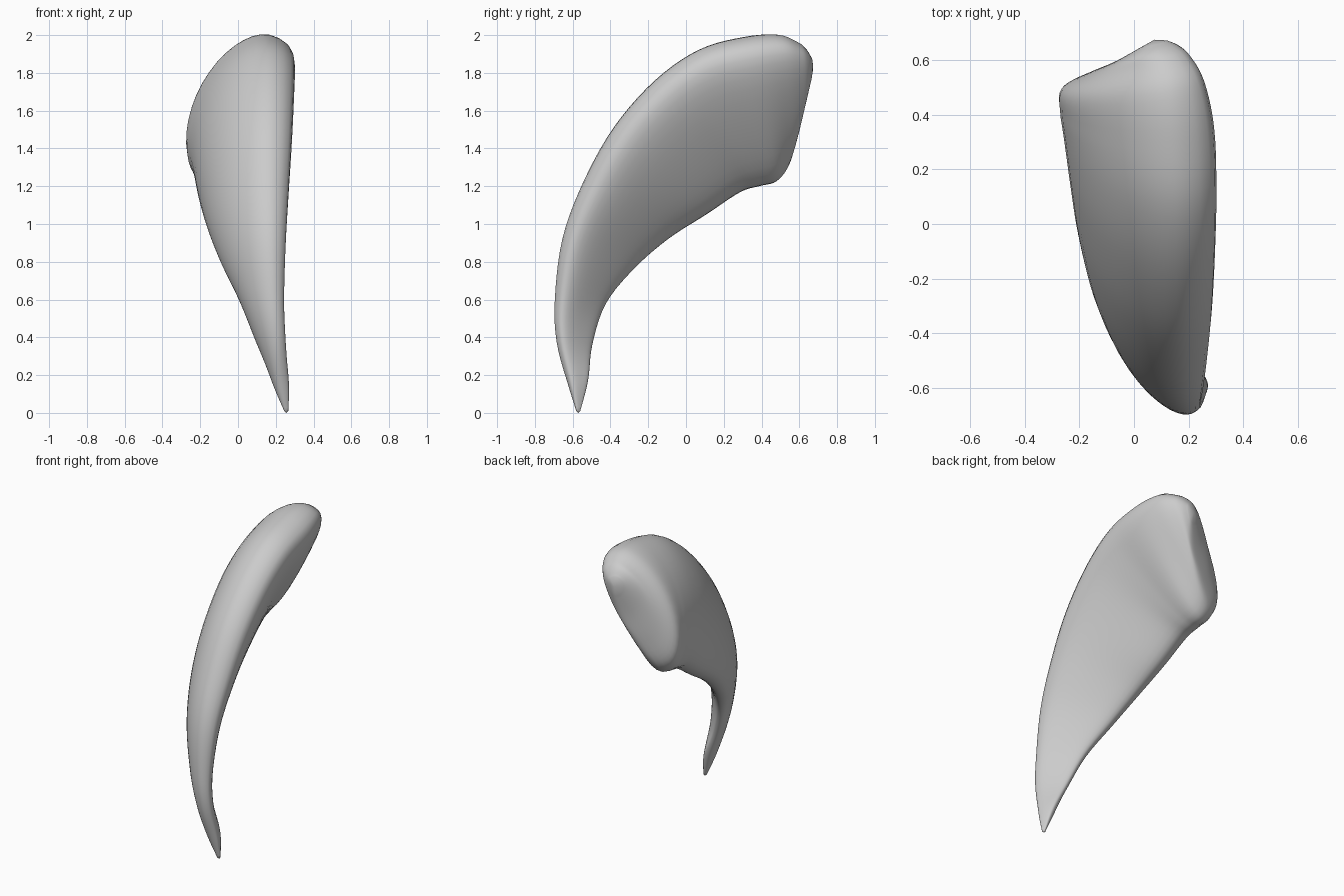
import bpy, bmesh
from math import sin, cos, pi
from mathutils import Vector

cube = bpy.data.objects.get("Cube")
if cube:
    bpy.data.objects.remove(cube, do_unlink=True)

# Stations from tip to butt: outer rim point, inner rim point, half thickness
STATIONS = [
    ((.26, -.58, .01), (.255, -.56, .01), .012),
    ((.25, -.62, .15), (.21, -.52, .17), .045),
    ((.235, -.675, .38), (.12, -.5, .36), .06),
    ((.225, -.68, .6), (.03, -.43, .58), .08),
    ((.225, -.635, .92), (-.06, -.28, .77), .115),
    ((.23, -.525, 1.21), (-.12, -.1, .93), .148),
    ((.235, -.365, 1.5), (-.15, .1, 1.06), .175),
    ((.24, -.15, 1.745), (-.17, .28, 1.18), .19),
    ((.24, .08, 1.905), (-.18, .39, 1.215), .2),
    ((.23, .32, 1.97), (-.19, .47, 1.24), .205),
    ((.2, .5, 1.985), (-.19, .53, 1.32), .185),
    ((.16, .6, 1.95), (-.1, .575, 1.46), .14),
    ((.125, .64, 1.92), (0, .615, 1.62), .105),
    ((.1, .665, 1.88), (.06, .655, 1.76), .05),
]
STEPS, SIDES = 5, 36


def spline(a, b, c, d, t):
    """Smooth curve through b and c."""
    return b + (c - a) * (t / 2) + (a * 2 - b * 5 + c * 4 - d) * (t * t / 2) \
        + (b * 3 - a - c * 3 + d) * (t ** 3 / 2)


def refine(points):
    padded = [points[0]] + points + [points[-1]]
    out = [spline(*padded[i:i + 4], k / STEPS)
           for i in range(len(points) - 1) for k in range(STEPS)]
    return out + [points[-1]]


outer = refine([Vector(s[0]) for s in STATIONS])
inner = refine([Vector(s[1]) for s in STATIONS])
thick = refine([s[2] for s in STATIONS])
centre = [(a + b) / 2 for a, b in zip(outer, inner)]
last = len(centre) - 1
butt = last - 4 * STEPS     # the butt end keeps one facing direction

# Loft blunt-rimmed sections along the curve, thinner at the inner rim near the tip
bm = bmesh.new()
rings = []
for i, (o, n, th) in enumerate(zip(outer, inner, thick)):
    across = n - o
    if i <= butt:
        along = centre[i + 1] - centre[max(i - 1, 0)]
        normal = across.cross(along).normalized()
    taper = .35 * (1 - i / last)
    ring = []
    for k in range(SIDES):
        a = 2 * pi * k / SIDES
        s = (1 - cos(a)) / 2
        side = 1 if sin(a) >= 0 else -1
        bulge = side * abs(sin(a)) ** .8 * (1 - taper * s) - .23 * sin(a) ** 2
        ring.append(bm.verts.new(o + across * s + normal * th * bulge))
    rings.append(ring)
for a, b in zip(rings, rings[1:]):
    for k in range(SIDES):
        j = (k + 1) % SIDES
        bm.faces.new((a[k], a[j], b[j], b[k]))

# Rounded closing at both ends
for ring, bump in ((rings[0], Vector((0, 0, -.01))), (rings[-1], Vector((0, .015, 0)))):
    mid = sum((v.co for v in ring), Vector()) / SIDES
    top = bm.verts.new(mid + bump)
    for k in range(SIDES):
        bm.faces.new((ring[k], ring[(k + 1) % SIDES], top))
bmesh.ops.recalc_face_normals(bm, faces=bm.faces)

mesh = bpy.data.meshes.new("curved_claw")
bm.to_mesh(mesh)
bm.free()
claw = bpy.data.objects.new("curved_claw", mesh)
bpy.context.collection.objects.link(claw)

# Plain light grey
grey = bpy.data.materials.new("light_grey")
grey.use_nodes = True
color = (.6, .6, .6, 1)
grey.diffuse_color = color
grey.node_tree.nodes["Principled BSDF"].inputs["Base Color"].default_value = color
mesh.materials.append(grey)
mesh.polygons.foreach_set("use_smooth", [True] * len(mesh.polygons))
mesh.update()
